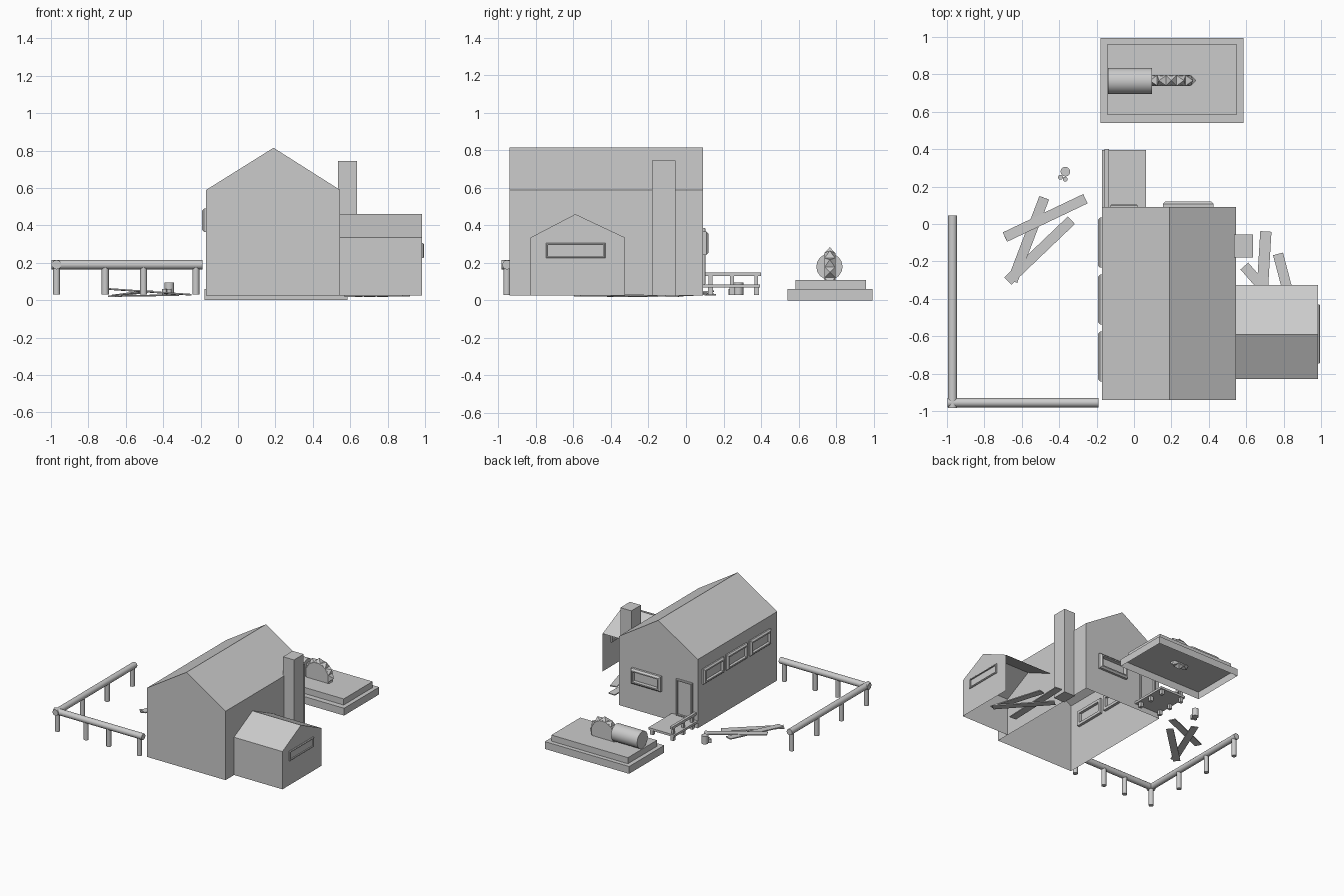
import bpy, bmesh, math
from mathutils import Vector, Matrix

if "Cube" in bpy.data.objects:
    bpy.data.objects.remove(bpy.data.objects["Cube"])


def make(name, bm):
    me = bpy.data.meshes.new(name)
    bm.to_mesh(me)
    bm.free()
    ob = bpy.data.objects.new(name, me)
    bpy.context.collection.objects.link(ob)
    return ob


def box(name, x0, x1, y0, y1, z0, z1, bottom=True):
    bm = bmesh.new()
    m = Matrix.LocRotScale(((x0 + x1) / 2, (y0 + y1) / 2, (z0 + z1) / 2), None,
                           (x1 - x0, y1 - y0, z1 - z0))
    bmesh.ops.create_cube(bm, size=1, matrix=m)
    if not bottom:
        bm.normal_update()
        low = [f for f in bm.faces if f.normal.z < -0.9]
        bmesh.ops.delete(bm, geom=low, context='FACES_ONLY')
    return make(name, bm)


def rod(name, a, b, r, sides=12):
    a, b = Vector(a), Vector(b)
    bm = bmesh.new()
    rot = (b - a).to_track_quat('Z', 'Y').to_matrix().to_4x4()
    bmesh.ops.create_cone(bm, cap_ends=True, segments=sides, radius1=r, radius2=r,
                          depth=(b - a).length, matrix=Matrix.Translation((a + b) / 2) @ rot)
    ob = make(name, bm)
    bpy.context.view_layer.objects.active = ob
    ob.select_set(True)
    bpy.ops.object.shade_smooth_by_angle(angle=math.radians(35))
    ob.select_set(False)
    return ob


def plank(name, a, b, w=0.055, t=0.008):
    a, b = Vector(a), Vector(b)
    d = (b - a).normalized()
    s = d.cross(Vector((0, 0, 1))).normalized()
    rot = Matrix((d, s, d.cross(s))).transposed().to_4x4()
    bm = bmesh.new()
    bmesh.ops.create_cube(bm, size=1, matrix=Matrix.Translation((a + b) / 2) @ rot @
                          Matrix.Diagonal(((b - a).length, w, t, 1)))
    bmesh.ops.recalc_face_normals(bm, faces=bm.faces)
    return make(name, bm)


def gabled(name, profile, a, b, place, open_end=False, skip=()):
    """Open-bottomed gabled shell: profile runs from one wall foot to the other."""
    bm = bmesh.new()
    r0 = [bm.verts.new(place(u, z, a)) for u, z in profile]
    r1 = [bm.verts.new(place(u, z, b)) for u, z in profile]
    for i in range(len(profile) - 1):
        if i not in skip:
            bm.faces.new((r0[i], r0[i + 1], r1[i + 1], r1[i]))
    if not open_end:
        bm.faces.new(r0)
    bm.faces.new(r1)
    bmesh.ops.recalc_face_normals(bm, faces=bm.faces)
    return make(name, bm)


def frame(name, center, w, h, d, angle, t=0.022):
    """Window frame with chamfered outer edge; local outward direction is +y."""
    prof = [(0, -d), (0, d * 0.5), (d * 0.5, d), (t, d), (t, -d)]
    m = Matrix.Translation(center) @ Matrix.Rotation(angle, 4, 'Z')
    bm = bmesh.new()
    rings = []
    for sx, sz in ((1, 1), (-1, 1), (-1, -1), (1, -1)):
        rings.append([bm.verts.new(m @ Vector((sx * (w / 2 - i), y, sz * (h / 2 - i))))
                      for i, y in prof])
    n = len(prof)
    for i in range(4):
        p, q = rings[i], rings[(i + 1) % 4]
        for j in range(n):
            bm.faces.new((p[j], p[(j + 1) % n], q[(j + 1) % n], q[j]))
    bmesh.ops.recalc_face_normals(bm, faces=bm.faces)
    return make(name, bm)


# main house and lean-to shed (shed is open at the back)
gabled("house", [(-0.17, 0.025), (-0.17, 0.59), (0.19, 0.815), (0.545, 0.59), (0.545, 0.025)],
       -0.94, 0.09, lambda u, z, v: (u, v, z))
gabled("shed", [(-0.83, 0.025), (-0.83, 0.335), (-0.59, 0.46), (-0.325, 0.335), (-0.325, 0.025)],
       0.545, 0.985, lambda u, z, v: (v, u, z), open_end=True, skip=(3,))
box("chimney", 0.535, 0.635, -0.18, -0.055, 0.025, 0.745)

# windows and door
for i, y in enumerate((-0.10, -0.403, -0.708)):
    frame(f"side_window_{i}", (-0.17, y, 0.428), 0.267, 0.125, 0.022, math.pi / 2)
frame("back_window", (0.29, 0.095, 0.305), 0.27, 0.125, 0.026, 0)
frame("shed_window", (0.985, -0.588, 0.265), 0.315, 0.08, 0.01, -math.pi / 2, 0.01)
frame("door_frame", (-0.053, 0.095, 0.235), 0.145, 0.30, 0.01, 0, 0.012)

# porch
box("porch_deck", -0.17, 0.065, 0.09, 0.395, 0.068, 0.086)
box("porch_rail", -0.157, -0.135, 0.09, 0.40, 0.13, 0.15)
for i, y in enumerate((0.13, 0.245, 0.375)):
    box(f"porch_rail_post_{i}", -0.156, -0.136, y - 0.01, y + 0.01, 0.086, 0.13)
    for j, x in enumerate((-0.145, 0.04)):
        box(f"porch_leg_{i}_{j}", x - 0.013, x + 0.013, y - 0.013, y + 0.013, 0.03, 0.068)

# fence
rod("fence_rail_left", (-0.97, -0.985, 0.19), (-0.97, 0.045, 0.19), 0.025)
rod("fence_rail_front", (-0.997, -0.955, 0.19), (-0.19, -0.955, 0.19), 0.025)
posts = [(x, -0.955) for x in (-0.97, -0.71, -0.505, -0.225)]
posts += [(-0.97, y) for y in (-0.63, -0.31, 0.015)]
for i, (x, y) in enumerate(posts):
    rod(f"fence_post_{i}", (x, y, 0.03), (x, y, 0.19), 0.019)

# scattered planks and stumps
plank("plank_0", (-0.69, -0.07, 0.06), (-0.26, 0.135, 0.03))
plank("plank_1", (-0.65, -0.305, 0.025), (-0.48, 0.14, 0.048))
plank("plank_2", (-0.675, -0.305, 0.022), (-0.335, 0.02, 0.027))
plank("shed_plank_0", (0.67, -0.62, 0.035), (0.705, -0.04, 0.022), 0.06)
plank("shed_plank_1", (0.77, -0.16, 0.022), (0.885, -0.6, 0.035))
plank("shed_plank_2", (0.59, -0.225, 0.022), (0.90, -0.58, 0.025))
for i, (x, y, r, h) in enumerate(((-0.367, 0.28, 0.026, 0.065), (-0.393, 0.25, 0.013, 0.03),
                                  (-0.368, 0.24, 0.013, 0.03))):
    rod(f"stump_{i}", (x, y, 0.03), (x, y, 0.03 + h), r)

# machine plinth
box("plinth_lower", -0.18, 0.585, 0.54, 0.995, 0, 0.06, bottom=False)
box("plinth_upper", -0.145, 0.55, 0.585, 0.96, 0.06, 0.11, bottom=False)

# drum and toothed wheel
rod("drum", (-0.14, 0.765, 0.18), (0.097, 0.765, 0.18), 0.07, 16)
C = Vector((0.2, 0.767, 0.15))
R, N = 0.107, 12
rod("wheel", C - Vector((0, 0.026, 0)), C + Vector((0, 0.026, 0)), R, 24)
bm = bmesh.new()
for i in range(N):
    m = (Matrix.Translation(C) @ Matrix.Rotation(math.tau * i / N, 4, 'Y') @
         Matrix.Translation((0, 0, R + 0.011)) @ Matrix.Rotation(math.pi / 4, 4, 'Z'))
    bmesh.ops.create_cone(bm, cap_ends=True, segments=4, radius1=0.041, radius2=0,
                          depth=0.032, matrix=m)
make("wheel_teeth", bm)
